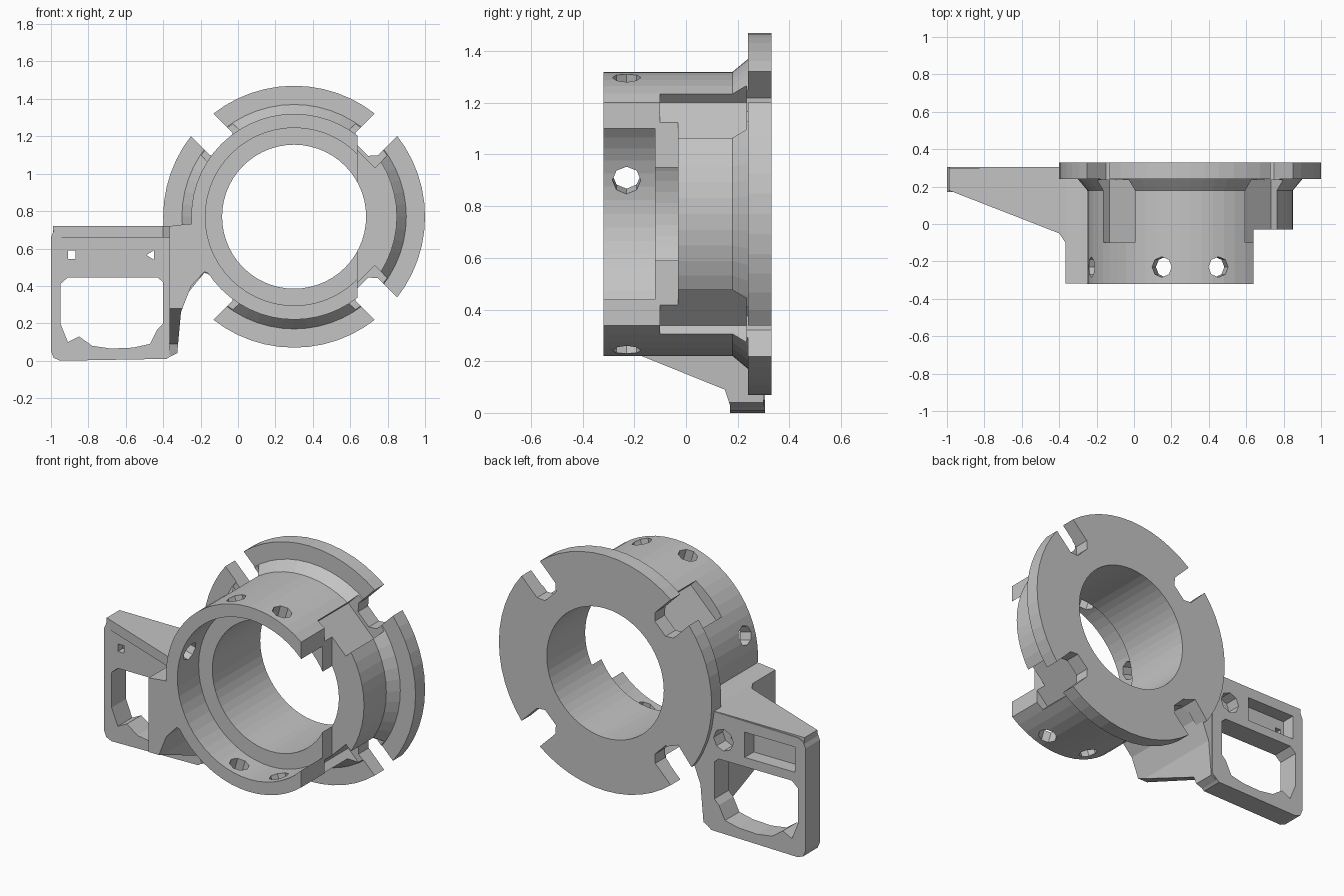
import bpy, bmesh, math
from mathutils import Matrix, Vector

if "Cube" in bpy.data.objects:
    bpy.data.objects.remove(bpy.data.objects["Cube"], do_unlink=True)

grey = bpy.data.materials.new("light_grey")
grey.use_nodes = True
grey.diffuse_color = (0.55, 0.55, 0.55, 1)
grey.node_tree.nodes["Principled BSDF"].inputs["Base Color"].default_value = (0.55, 0.55, 0.55, 1)

CX, CZ = 0.3, 0.77   # axis of the ring


def finish(bm, name):
    bmesh.ops.recalc_face_normals(bm, faces=bm.faces)
    mesh = bpy.data.meshes.new(name)
    bm.to_mesh(mesh)
    bm.free()
    mesh.materials.append(grey)
    obj = bpy.data.objects.new(name, mesh)
    bpy.context.collection.objects.link(obj)
    return obj


def prism(name, pts, lo, hi, axis="Y"):
    """Extrude a 2D outline along an axis from lo to hi."""
    place = {"X": lambda a, b, t: (t, a, b),
             "Y": lambda a, b, t: (a, t, b),
             "Z": lambda a, b, t: (a, b, t)}[axis]
    bm = bmesh.new()
    face = bm.faces.new([bm.verts.new(place(a, b, lo)) for a, b in pts])
    ext = bmesh.ops.extrude_face_region(bm, geom=[face])
    move = Vector(place(0, 0, hi - lo))
    bmesh.ops.translate(bm, vec=move, verts=[v for v in ext["geom"] if isinstance(v, bmesh.types.BMVert)])
    return finish(bm, name)


def rect(x0, x1, z0, z1):
    return [(x0, z0), (x1, z0), (x1, z1), (x0, z1)]


def circle(x, z, r, n):
    return [(x + r * math.cos(2 * math.pi * i / n), z + r * math.sin(2 * math.pi * i / n)) for i in range(n)]


def lathe(name, profile, n):
    """Revolve a closed (radius, y) profile about the ring axis."""
    bm = bmesh.new()
    rings = []
    for i in range(n):
        a = 2 * math.pi * i / n
        rings.append([bm.verts.new((CX + r * math.cos(a), y, CZ + r * math.sin(a))) for r, y in profile])
    for i in range(n):
        p, q = rings[i], rings[(i + 1) % n]
        for j in range(len(profile)):
            k = (j + 1) % len(profile)
            bm.faces.new((p[j], p[k], q[k], q[j]))
    return finish(bm, name)


def spin(obj, degrees):
    """Turn a cutter about the ring axis, starting from +x."""
    centre = Matrix.Translation((CX, 0, CZ))
    obj.data.transform(centre @ Matrix.Rotation(-math.radians(degrees), 4, "Y") @ centre.inverted())
    return obj


def combine(obj, others, operation="DIFFERENCE"):
    bpy.context.view_layer.objects.active = obj
    for other in others:
        mod = obj.modifiers.new("bool", "BOOLEAN")
        mod.operation, mod.solver, mod.object = operation, "EXACT", other
        bpy.context.view_layer.update()
        bpy.ops.object.modifier_apply(modifier=mod.name)
        bpy.data.objects.remove(other, do_unlink=True)


# Flanged ring with a stepped bore and a filleted flange root
ring = lathe("flanged_ring", [(0.475, -0.32), (0.55, -0.32), (0.55, 0.18), (0.6, 0.24), (0.7, 0.24),
                              (0.7, 0.33), (0.385, 0.33), (0.385, -0.12), (0.475, -0.12)], 56)

cutters = []
# Diagonal flange notches and the wider grooves behind them
for angle in (45, 135, 225, 315):
    slot = rect(CX + 0.55, CX + 0.9, CZ - 0.085, CZ + 0.085)
    slot = slot[:3] + [slot[3], (CX + 0.51, CZ + 0.05), (CX + 0.51, CZ - 0.05)]
    cutters.append(spin(prism("notch", slot, 0.1, 0.4), angle))
    groove = rect(CX + 0.49, CX + 0.9, CZ - 0.12, CZ + 0.12)
    cutters.append(spin(prism("groove", groove, -0.1, 0.235), angle))
# Trim of the flange beside the bracket
cutters.append(prism("trim", [(-0.27, 0.36), (-0.18, 0.47), (-0.1, 0.44), (-0.08, 0.3), (-0.3, 0.2)], 0.1, 0.4))
# Open side of the front collar
cutters.append(prism("side_opening", rect(0.64, 1.2, 0, 1.5), -0.5, -0.03))
# Radial screw holes
for angle in (74, 106, 164, 254, 286):
    hole = prism("hole", circle(-0.23, CZ, 0.055, 8), CX + 0.4, CX + 0.7, "X")
    cutters.append(spin(hole, angle))
combine(ring, cutters)

# Rectangular bracket frame with clipped corners
frame = prism("bracket_frame", [(-0.95, 0), (-0.38, 0.01), (-0.33, 0.05), (-0.33, 0.72), (-0.95, 0.71),
                                (-0.985, 0.695), (-1, 0.66), (-1, 0.05), (-0.985, 0.015)], 0.17, 0.305)
opening = [(-0.95, 0.2), (-0.91, 0.1), (-0.85, 0.13), (-0.78, 0.08), (-0.68, 0.065), (-0.56, 0.07),
           (-0.47, 0.09), (-0.43, 0.17), (-0.4, 0.2), (-0.4, 0.42), (-0.43, 0.445), (-0.91, 0.445), (-0.95, 0.41)]
combine(frame, [
    prism("opening", opening, 0, 0.5),
    prism("pocket", rect(-0.93, -0.6, 0.5, 0.65), 0.22, 0.4),
    prism("round_recess", circle(-0.46, 0.565, 0.065, 8), 0.22, 0.4),
    prism("square_hole", rect(-0.91, -0.87, 0.545, 0.59), 0, 0.4),
    prism("triangle_hole", [(-0.49, 0.565), (-0.45, 0.54), (-0.45, 0.59)], 0, 0.4),
])

# Tapered rib along the top of the frame
prism("top_rib", [(-0.99, 0.18), (-0.4, -0.05), (-0.36, -0.11), (-0.3, -0.11), (-0.3, 0.3), (-0.99, 0.3)],
      0.66, 0.72, "Z")

# Block joining the frame to the ring, with a sloping underside
block = prism("bracket_block", [(-0.365, 0.72), (-0.28, 0.73), (-0.1, 0.74), (0, 0.6), (-0.08, 0.44),
                                (-0.18, 0.475), (-0.25, 0.4), (-0.305, 0.26), (-0.325, 0.04), (-0.365, 0.02)],
              -0.318, 0.3)
combine(block, [
    prism("underside", [(-0.5, 0.35), (-0.32, 0.28), (0.15, 0.09), (0.18, 0), (0.18, -0.2), (-0.5, -0.2)],
          -0.6, 0.2, "X"),
    prism("bore_clearance", circle(CX, CZ, 0.5, 56), -0.5, 0.5),
])
